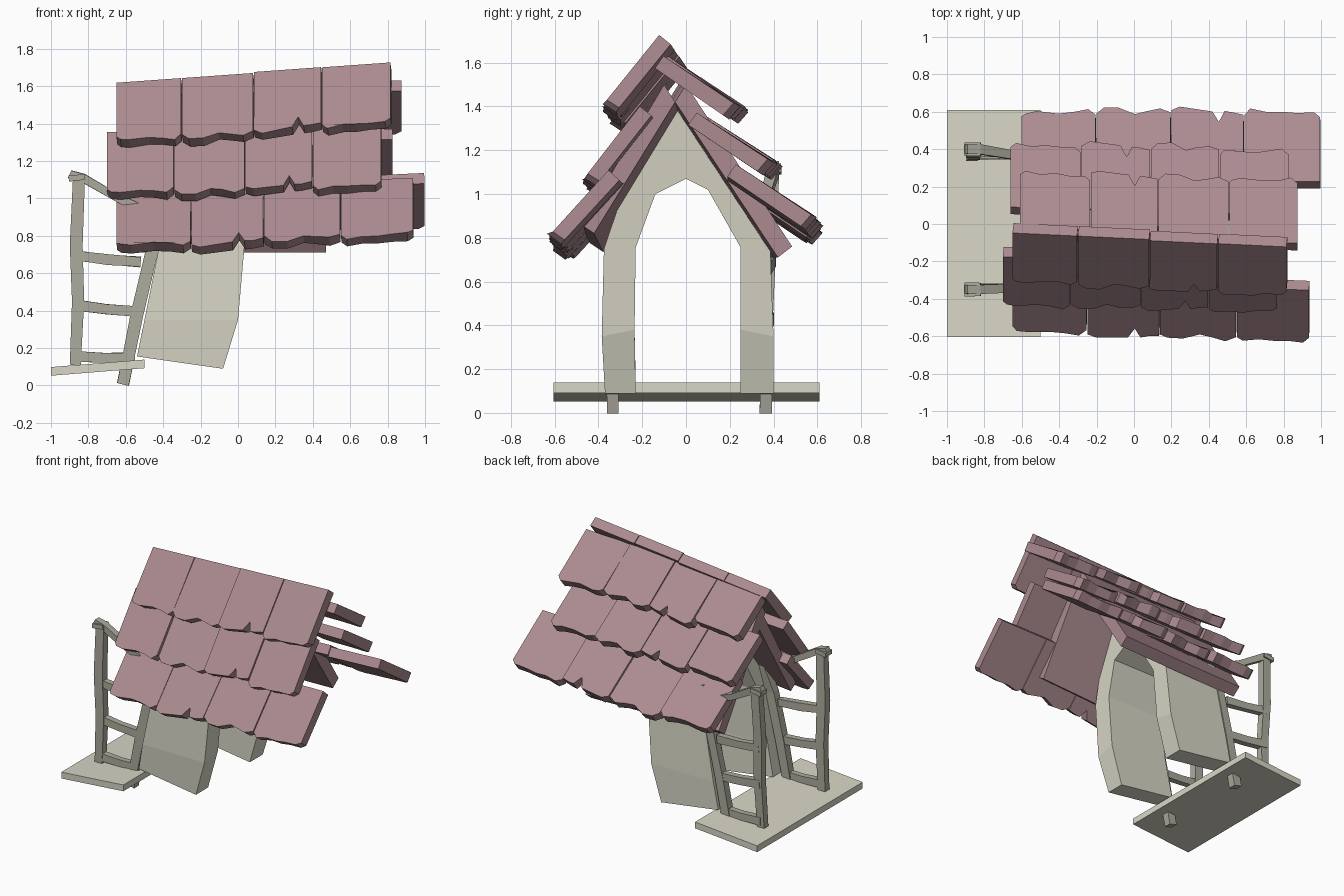
import bpy, bmesh, random
from mathutils import Vector

if "Cube" in bpy.data.objects:
    bpy.data.objects.remove(bpy.data.objects["Cube"])

random.seed(4)


def material(name, rgb):
    m = bpy.data.materials.new(name)
    m.diffuse_color = (*rgb, 1)
    m.use_nodes = True
    m.node_tree.nodes["Principled BSDF"].inputs["Base Color"].default_value = m.diffuse_color
    return m


TILE = material("roof_red", (0.41, 0.26, 0.28))
PLASTER = material("pale_plaster", (0.69, 0.68, 0.57))
WOOD = material("grey_wood", (0.42, 0.41, 0.34))


def loft(name, rings, mat):
    """Closed flat-shaded solid through rings of equal point count."""
    bm = bmesh.new()
    vs = [[bm.verts.new(p) for p in r] for r in rings]
    for a, b in zip(vs, vs[1:]):
        for i in range(len(a)):
            j = (i + 1) % len(a)
            bm.faces.new((a[i], a[j], b[j], b[i]))
    bm.faces.new(vs[0])
    bm.faces.new(vs[-1])
    bmesh.ops.recalc_face_normals(bm, faces=bm.faces)
    me = bpy.data.meshes.new(name)
    bm.to_mesh(me)
    bm.free()
    me.materials.append(mat)
    ob = bpy.data.objects.new(name, me)
    bpy.context.collection.objects.link(ob)
    return ob


def beam(name, points, w, h, mat=WOOD):
    """Square timber along a path, w in y and h across it in the xz plane."""
    pts = [Vector(p) for p in points]
    d = (pts[-1] - pts[0]).normalized()
    side = Vector((0, 1, 0))
    up = d.cross(side).normalized()
    rings = []
    for p in pts:
        k = random.uniform(0.88, 1.08)
        rings.append([p + side * sy * w * k / 2 + up * su * h * k / 2
                      for sy, su in ((-1, -1), (1, -1), (1, 1), (-1, 1))])
    return loft(name, rings, mat)


def interp(table, z):
    for (z0, a), (z1, b) in zip(table, table[1:]):
        if z <= z1:
            return a + (b - a) * (z - z0) / (z1 - z0)
    return table[-1][1]


# Broken lower edges of the tiles: (across, down) from right to left
EDGES = [
    [(1, .95), (.9, 1.03), (.72, .99), (.5, .97), (.2, 1.0), (.06, .98), (0, .93)],
    [(1, .96), (.86, 1.02), (.68, .98), (.52, .95), (.3, 1.04), (.1, 1.03), (0, .95)],
    [(1, .94), (.85, .97), (.74, .98), (.66, .83), (.57, .99), (.12, 1.04), (0, .99)],
    [(1, .92), (.92, .98), (.7, .98), (.5, 1.0), (.3, .99), (.08, 1.03), (0, .96)],
]


def tile_row(name, left, right, down, seams, order, thick=0.068):
    """Four chipped tiles hanging from the line left-right."""
    left, right = Vector(left), Vector(right)
    down = Vector((0, *down))
    n = (right - left).cross(down).normalized()
    if n.z < 0:
        n = -n
    xs = [left.x, *seams, right.x]
    for k in range(4):
        f0, f1 = [(x - left.x) / (right.x - left.x) for x in (xs[k], xs[k + 1] - 0.005)]
        lift = n * random.uniform(-0.006, 0.008)
        stretch = random.uniform(0.98, 1.03)
        outer, inner = [], []
        for u, v in [(0, 0), (1, 0)] + EDGES[order[k]]:
            p = left.lerp(right, f0 + (f1 - f0) * u) + down * v * stretch
            puff = random.uniform(-0.004, 0.012) if v > .5 else 0
            outer.append(p + lift + n * puff)
            inner.append(p + lift - n * thick - down * (0.02 if v > .5 else 0))
        loft(f"{name}_tile_{k + 1}", [outer, inner], TILE)


# Roof tiles, front and back slopes
tile_row("front_top", (-.65, -.05, 1.62), (.82, -.12, 1.725), (-.26, -.32), (-.3, .085, .45), (0, 1, 2, 3))
tile_row("front_middle", (-.70, -.17, 1.35), (.77, -.21, 1.40), (-.255, -.325), (-.34, .04, .40), (0, 1, 2, 3))
tile_row("front_bottom", (-.65, -.29, 1.05), (.94, -.355, 1.11), (-.28, -.305), (-.25, .14, .55), (0, 2, 1, 3))
tile_row("back_top", (-.61, -.05, 1.605), (.88, -.10, 1.635), (.325, -.225), (-.23, .13, .51), (3, 2, 1, 0))
tile_row("back_middle", (-.66, .09, 1.345), (.83, .05, 1.375), (.335, -.225), (-.28, .09, .46), (3, 2, 1, 0))
tile_row("back_bottom", (-.60, .23, 1.065), (1.0, .23, 1.14), (.37, -.25), (-.2, .2, .59), (0, 1, 2, 3))

# Boards under the tiles, sinking slightly towards the porch
BACK = [(-.05, 1.42), (.42, .71), (.485, .76), (.0, 1.50)]
FRONT = [(-.05, 1.42), (-.42, .82), (-.48, .86), (-.10, 1.50)]
loft("back_roof_board", [[(x, y - d, z) for y, z in BACK]
                         for x, d in ((-.58, .035), (-.05, .02), (.47, 0))], TILE)
loft("front_roof_board", [[(x, y + d * .5, z - d) for y, z in FRONT]
                          for x, d in ((-.58, .085), (-.05, .045), (.47, 0))], TILE)

# Arched doorway: (outer y, z, inner y, z) from one foot over the peak to the other
ARCH = [(-.37, .10, -.23, .10), (-.385, .35, -.235, .38), (-.375, .75, -.23, .755),
        (-.29, 1.0, -.14, 1.0), (-.05, 1.43, 0, 1.07), (.25, 1.0, .10, 1.02),
        (.385, .75, .25, .755), (.40, .35, .25, .38), (.40, .10, .25, .10)]
X_LEFT = [(.1, -.54), (.35, -.50), (.75, -.42), (1.43, -.27)]
X_RIGHT = [(.1, -.08), (.35, 0), (.75, .035), (1.43, .10)]
rings = []
for yo, zo, yi, zi in ARCH:
    foot = 0.055 if zo < .2 else 0
    rings.append([(interp(X_LEFT, zo), yo, zo + foot), (interp(X_RIGHT, zo), yo, zo - foot * .2),
                  (interp(X_RIGHT, zi), yi, zi - foot * .2), (interp(X_LEFT, zi), yi, zi + foot)])
loft("arched_doorway", rings, PLASTER)

# Doorstep plank
loft("doorstep", [[(-1, y, .052), (-.50, y, .092), (-.50, y, .138), (-1, y, .098)]
                  for y in (-.605, 0, .61)], PLASTER)

# Porch railings on both sides: outer post foot y, outer post top y, inner post y
for name, y0, y1, yi in (("front", -.34, -.35, -.335), ("back", .36, .40, .365)):
    beam(name + "_outer_post", [(-.87, y0, .11), (-.855, y0 * .7 + y1 * .3, .45),
                                (-.865, y0 * .4 + y1 * .6, .75), (-.85, y1, 1.12)], .055, .065)
    beam(name + "_inner_post", [(-.615, yi, .005), (-.54, yi, .38), (-.46, yi, .72), (-.36, yi * .9, 1.0)], .055, .065)
    for label, z0, z1, x1 in (("bottom", .155, .15, -.55), ("lower", .43, .395, -.54), ("upper", .695, .66, -.52)):
        yo = y0 + (y1 - y0) * z0
        beam(f"{name}_{label}_rung", [(-.87, yo, z0), ((x1 - .87) / 2, (yo + yi) / 2, (z0 + z1) / 2 - .005),
                                      (x1, yi, z1)], .045, .055)
    end = yi - .03 if yi > 0 else yi
    beam(name + "_handrail", [(-.90, y1, 1.13), (-.83, y1, 1.11), (-.64, (y1 + end) / 2, 1.0), (-.48, end, .93)], .05, .045)
    beam(name + "_post_cap", [(-.905, y1, 1.105), (-.82, y1, 1.115)], .07, .03)
